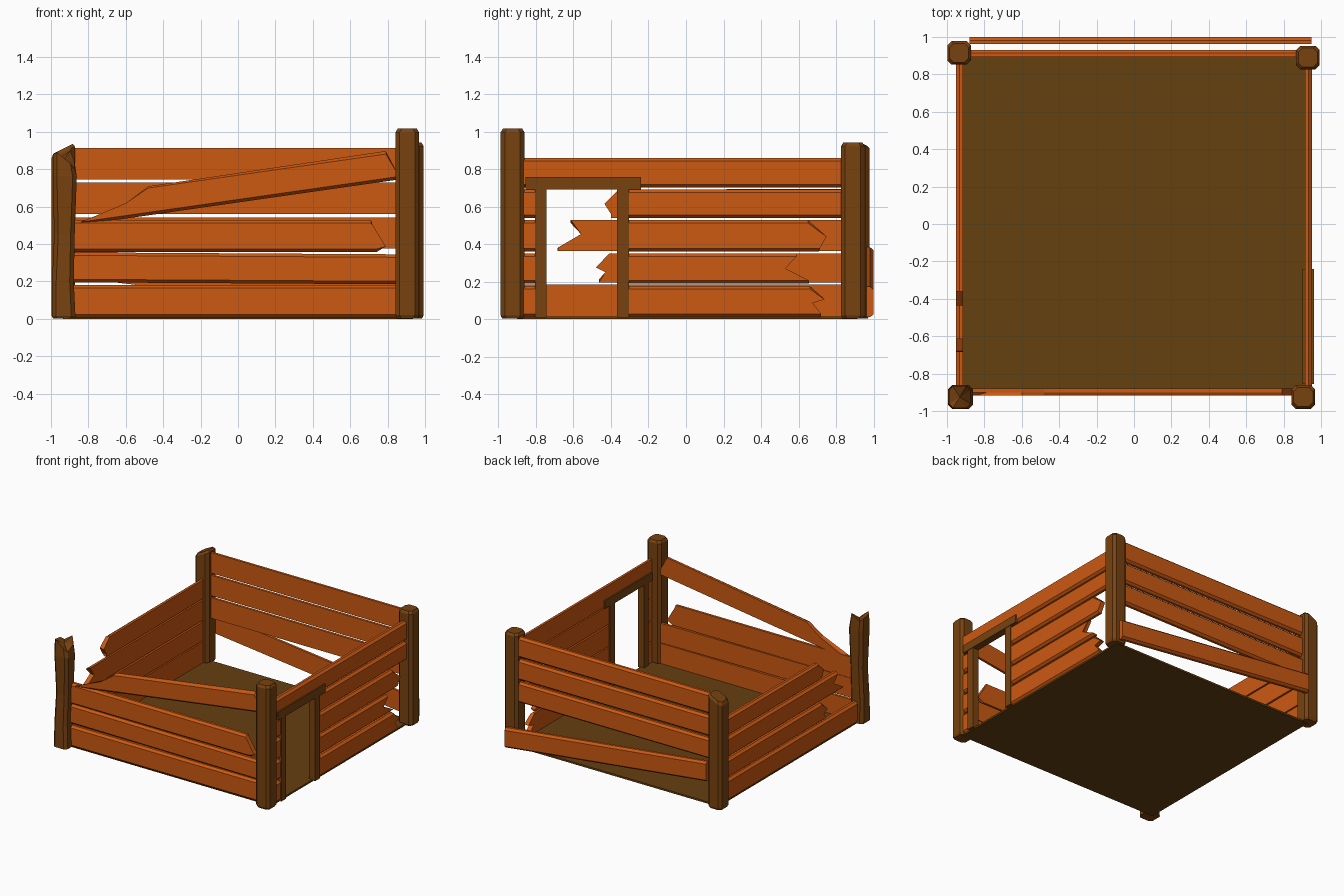
import bpy, bmesh, math

if "Cube" in bpy.data.objects:
    bpy.data.objects.remove(bpy.data.objects["Cube"])


def material(name, rgb):
    m = bpy.data.materials.new(name)
    m.diffuse_color = (*rgb, 1)
    m.use_nodes = True
    m.node_tree.nodes["Principled BSDF"].inputs["Base Color"].default_value = m.diffuse_color
    return m


ORANGE = material("orange_planks", (0.60, 0.10, 0.006))
BROWN = material("brown_timber", (0.19, 0.055, 0.005))
FLOOR = material("floor_brown", (0.13, 0.05, 0.005))


def finish(name, bm, mat):
    bmesh.ops.recalc_face_normals(bm, faces=bm.faces)
    me = bpy.data.meshes.new(name)
    bm.to_mesh(me)
    bm.free()
    me.materials.append(mat)
    ob = bpy.data.objects.new(name, me)
    bpy.context.collection.objects.link(ob)
    return ob


def loft(bm, rings):
    """Join equal-length rings of points with side faces."""
    vs = [[bm.verts.new(p) for p in r] for r in rings]
    n = len(vs[0])
    for a, b in zip(vs, vs[1:]):
        for i in range(n):
            j = (i + 1) % n
            bm.faces.new((a[i], a[j], b[j], b[i]))
    return vs


# wall planes: (along, depth, z) -> xyz, depth grows outward
WALLS = {
    "front": lambda u, d, z: (u, -0.88 - d, z),
    "back": lambda u, d, z: (u, 0.893 + d, z),
    "right": lambda u, d, z: (0.913 + d, u, z),
    "left": lambda u, d, z: (-0.913 - d, u, z),
}


def plank(name, wall, start, end, z0, h, slope=0.0, depth=0.0):
    """Plank whose outer long edges are chamfered. start/end: a number for a
    square end, or a list of (along, height) points from bottom to top."""
    if not isinstance(start, list):
        start = [(start, 0), (start, h)]
    if not isinstance(end, list):
        end = [(end, 0), (end, h)]
    outline = end + start[::-1]
    c = 0.016
    place = WALLS[wall]
    rings = []
    for d, inset in ((0, 0), (0.02, 0), (0.038, c)):
        rings.append([place(u, depth + d,
                            z0 + slope * u + min(max(v, inset), h - inset))
                      for u, v in outline])
    bm = bmesh.new()
    vs = loft(bm, rings)
    bm.faces.new(vs[0])
    bm.faces.new(vs[-1])
    return finish(name, bm, ORANGE)


def octagon(cx, cy, s, c=0.022):
    k = s - c
    return [(cx + x, cy + y) for x, y in
            ((-k, -s), (k, -s), (s, -k), (s, k), (k, s), (-k, s), (-s, k), (-s, -k))]


def post(name, cx, cy, top, tilt=0.0, s=0.063):
    """Chamfered square post with a bevelled, optionally slanted top."""
    bm = bmesh.new()
    rings = []
    for r, z, t in ((s - 0.008, 0.003, 0), (s, 0.02, 0), (s, top - 0.02, tilt),
                    (s - 0.012, top, tilt)):
        rings.append([(x, y, z + t * (x - cx)) for x, y in octagon(cx, cy, r)])
    vs = loft(bm, rings)
    bm.faces.new(vs[0])
    bm.faces.new(vs[-1])
    return finish(name, bm, BROWN)


def box(name, lo, hi, mat):
    bm = bmesh.new()
    bmesh.ops.create_cube(bm, size=1)
    for v in bm.verts:
        v.co = [(a + b) / 2 + c * (b - a) for a, b, c in zip(lo, hi, v.co)]
    return finish(name, bm, mat)


# Floor
box("floor", (-0.935, -0.90, 0.0), (0.935, 0.915, 0.015), FLOOR)

# Intact corner posts
post("front_right_post", 0.905, -0.925, 1.017)
post("back_right_post", 0.93, 0.89, 0.942)
post("back_left_post", -0.935, 0.915, 0.91, tilt=0.5)

# Splintered front left post: wandering rings, jagged tip, sunken core
bm = bmesh.new()
cx, cy = -0.932, -0.925
rings = []
for z, dx, dy, s in ((0.01, 0, 0, 0.063), (0.2, -0.004, 0, 0.058),
                     (0.45, 0.004, 0.004, 0.055), (0.76, 0.006, 0, 0.064)):
    rings.append([(x, y, z) for x, y in octagon(cx + dx, cy + dy, s)])
tip = (0.89, 0.83, 0.80, 0.84, 0.90, 0.85, 0.87, 0.88)
rings.append([(x, y, z) for (x, y), z in zip(octagon(cx, cy, 0.058), tip)])
vs = loft(bm, rings)
bm.faces.new(vs[0])
core = bm.verts.new((cx, cy, 0.85))
for i in range(8):
    bm.faces.new((vs[-1][i], vs[-1][(i + 1) % 8], core))
finish("front_left_broken_post", bm, BROWN)

# Front wall: two whole planks, a snapped one, and one slipped at an angle
plank("front_plank_1", "front", -0.90, 0.88, 0.008, 0.172)
plank("front_plank_2", "front", -0.90, 0.88, 0.19, 0.16, slope=-0.006)
plank("front_plank_3_broken", "front", -0.90,
      [(0.74, 0), (0.79, 0.03), (0.72, 0.145), (0.71, 0.172)], 0.357, 0.172)
plank("front_slipped_plank", "front",
      [(-0.84, 0), (-0.60, 0.082), (-0.48, 0.155)],
      [(0.87, 0), (0.85, 0.04), (0.79, 0.162)], 0.622, 0.162, slope=0.143)

# Back wall: three planks plus a fallen one leaning outside
for i, z in enumerate((0.375, 0.56, 0.745)):
    plank(f"back_plank_{i + 1}", "back", -0.89, 0.89, z, 0.168)
plank("back_fallen_plank", "back", -0.88, 0.95, 0.119, 0.163,
      slope=-0.115, depth=0.069)

# Left wall: whole bottom plank, three snapped toward the front
plank("left_plank_1", "left", -0.89, 0.88, 0.01, 0.175)
plank("left_plank_2_broken", "left",
      [(-0.465, 0), (-0.43, 0.055), (-0.48, 0.08), (-0.41, 0.155)], 0.88, 0.195, 0.155)
plank("left_plank_3_broken", "left",
      [(-0.685, 0), (-0.68, 0.02), (-0.56, 0.09), (-0.615, 0.165)], 0.88, 0.363, 0.165)
plank("left_plank_4_broken", "left",
      [(-0.40, 0), (-0.40, 0.02), (-0.435, 0.075), (-0.36, 0.15)], 0.88, 0.54, 0.155)

# Right wall: three snapped planks, two whole ones, short stubs beside the door
rows = [(0.01, 0.167), (0.19, 0.16), (0.36, 0.168), (0.54, 0.152)]
ends = [
    [(0.72, 0), (0.72, 0.02), (0.675, 0.075), (0.74, 0.095), (0.66, 0.167)],
    [(0.655, 0), (0.655, 0.015), (0.53, 0.08), (0.59, 0.16)],
    [(0.71, 0), (0.715, 0.02), (0.75, 0.08), (0.65, 0.168)],
    0.86,
]
for i, ((z, h), end) in enumerate(zip(rows, ends)):
    plank(f"right_plank_{i + 1}", "right", -0.33, end, z, h)
    plank(f"right_stub_{i + 1}", "right", -0.88, -0.78, z, h)
plank("right_plank_5", "right", -0.88, 0.86, 0.702, 0.158)

# Door frame
for name, y0, y1 in (("door_jamb_front", -0.805, -0.745), ("door_jamb_back", -0.368, -0.305)):
    box(name, (0.902, y0, 0.008), (0.958, y1, 0.692), BROWN)
box("door_lintel", (0.902, -0.855, 0.692), (0.962, -0.24, 0.758), BROWN)
